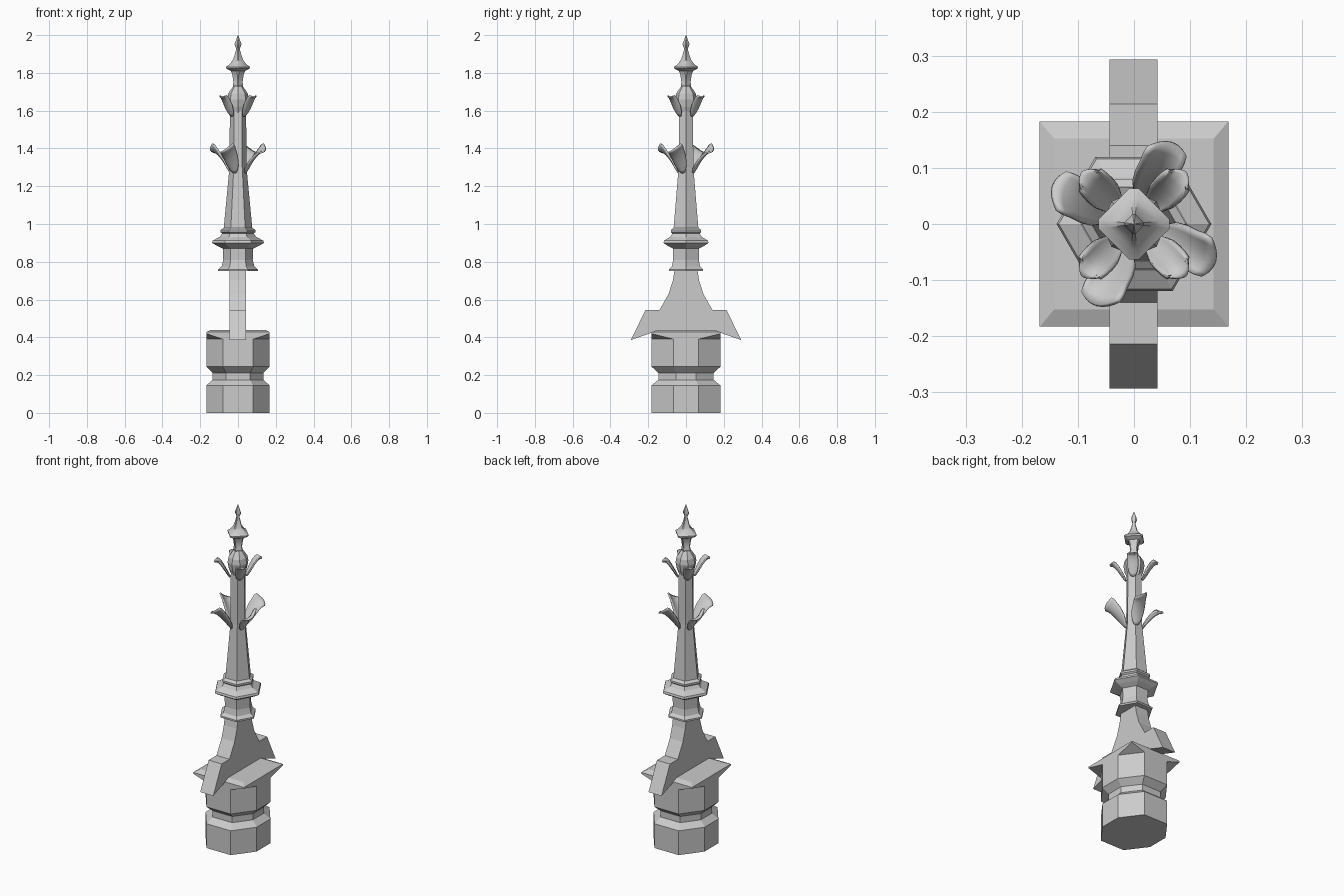
import bpy, bmesh
from math import sin, cos, pi, radians
from mathutils import Vector

cube = bpy.data.objects.get("Cube")
if cube:
    bpy.data.objects.remove(cube, do_unlink=True)

stone = bpy.data.materials.new("grey_stone")
stone.use_nodes = True
stone.diffuse_color = (0.6, 0.6, 0.6, 1)
stone.node_tree.nodes["Principled BSDF"].inputs["Base Color"].default_value = (0.6, 0.6, 0.6, 1)


def finish(name, bm, smooth=None):
    bmesh.ops.remove_doubles(bm, verts=bm.verts, dist=0.0002)
    bmesh.ops.recalc_face_normals(bm, faces=bm.faces)
    mesh = bpy.data.meshes.new(name)
    bm.to_mesh(mesh)
    bm.free()
    mesh.materials.append(stone)
    obj = bpy.data.objects.new(name, mesh)
    bpy.context.collection.objects.link(obj)
    if smooth:
        bpy.ops.object.select_all(action='DESELECT')
        obj.select_set(True)
        bpy.context.view_layer.objects.active = obj
        bpy.ops.object.shade_smooth_by_angle(angle=radians(smooth))
    return obj


def loft(name, rings, smooth=None):
    """Skin a stack of equal-length point rings and cap both ends."""
    bm = bmesh.new()
    rows = [[bm.verts.new(p) for p in ring] for ring in rings]
    n = len(rows[0])
    for a, b in zip(rows, rows[1:]):
        for i in range(n):
            j = (i + 1) % n
            bm.faces.new((a[i], a[j], b[j], b[i]))
    bm.faces.new(rows[0][::-1])
    bm.faces.new(rows[-1])
    return finish(name, bm, smooth)


def turned(name, angles, profile, smooth=None):
    """Faceted turning: profile of (radius, height) on the given corner angles."""
    return loft(name, [[(r * cos(a), r * sin(a), z) for a in angles] for r, z in profile], smooth)


# Eight-sided pedestal whose chamfers flare out into a square cap
HX, HY = 0.168, 0.183


def octagon(z, s=1.0, cx=0.08, cy=0.065, hx=HX, hy=HY):
    quarter = [(hx, cy), (cx, hy)]
    pts = quarter + [(-x, y) for x, y in quarter[::-1]]
    pts += [(-x, -y) for x, y in pts]
    return [(x * s, y * s, z) for x, y in pts]


def square(z, hx, hy):
    return octagon(z, 1, hx, hy, hx, hy)


loft("pedestal", [octagon(0), octagon(0.145), octagon(0.175, 0.8), octagon(0.212, 0.8),
                  octagon(0.245), octagon(0.39), square(0.42, HX, HY),
                  square(0.427, HX, HY), square(0.44, 0.142, 0.152)])

# Saddle bracket with sloping arms to front and back
half = [(0.18, 0.425), (0.293, 0.385), (0.214, 0.545), (0.14, 0.545),
        (0.092, 0.63), (0.07, 0.70), (0.06, 0.76)]
outline = half + [(-y, z) for y, z in half[::-1]]
loft("saddle_bracket", [[(x, y, z) for y, z in outline] for x in (-0.044, 0.042)])

# Six-sided collar and tapering shaft
hexagon = [i * pi / 3 for i in range(6)]
turned("collar", hexagon, [
    (0.105, 0.75), (0.105, 0.76), (0.087, 0.775), (0.078, 0.81), (0.08, 0.87),
    (0.112, 0.885), (0.138, 0.9), (0.134, 0.912), (0.096, 0.932), (0.083, 0.95),
    (0.093, 0.957), (0.093, 0.968), (0.076, 0.98)])
turned("shaft", hexagon, [(0.076, 0.975), (0.045, 1.3), (0.043, 1.62)])

# Bulb above the shaft
octo = [i * pi / 4 for i in range(8)]
turned("bulb", octo, [(0.035, 1.58), (0.05, 1.62), (0.057, 1.66), (0.052, 1.69),
                      (0.036, 1.715), (0.024, 1.73)])

# Four-cornered finial with softened corners
diamond = [i * pi / 2 + d for i in range(4) for d in (-0.13, 0.13)]
turned("finial", diamond, [
    (0.024, 1.725), (0.028, 1.733), (0.028, 1.742), (0.024, 1.748), (0.03, 1.79),
    (0.038, 1.81), (0.062, 1.822), (0.064, 1.832), (0.045, 1.845), (0.028, 1.868),
    (0.018, 1.895), (0.009, 1.927), (0.017, 1.945), (0.018, 1.955), (0.008, 1.98), (0.001, 2.0)],
    smooth=35)


def leaves(name, start, path, cup, twist):
    """Four cupped leaves; path rows are (radius, height, half width)."""
    bm = bmesh.new()
    across = 9
    for k in range(4):
        a = radians(start + 90 * k)
        out, side = Vector((cos(a), sin(a), 0)), Vector((-sin(a), cos(a), 0))
        rows = []
        for i, (r, z, w) in enumerate(path):
            t = i / (len(path) - 1)
            row = []
            for j in range(across):
                u = 2 * j / (across - 1) - 1
                lift = cup * w * u * u * (1 - 0.5 * t) + twist * u * t * w
                reach = r - 0.018 * t * t * u * u - 0.3 * twist * u * t * w
                p = out * reach + side * (u * w)
                p.z = z + lift
                row.append(bm.verts.new(p))
            rows.append(row)
        for p, q in zip(rows, rows[1:]):
            for j in range(across - 1):
                bm.faces.new((p[j], p[j + 1], q[j + 1], q[j]))
    obj = finish(name, bm, smooth=60)
    thick = obj.modifiers.new("thickness", 'SOLIDIFY')
    thick.thickness = 0.008
    thick.offset = 0
    return obj


leaves("lower_leaves", 65,
       [(0.042, 1.27, 0.012), (0.052, 1.285, 0.024), (0.07, 1.312, 0.033), (0.093, 1.343, 0.036),
        (0.118, 1.37, 0.035), (0.14, 1.387, 0.036), (0.16, 1.393, 0.034)], 0.5, 0.7)
leaves("upper_leaves", 45,
       [(0.045, 1.57, 0.012), (0.055, 1.585, 0.022), (0.07, 1.61, 0.028), (0.088, 1.64, 0.029),
        (0.106, 1.662, 0.028), (0.122, 1.672, 0.026), (0.131, 1.67, 0.02)], 0.5, 0.0)
